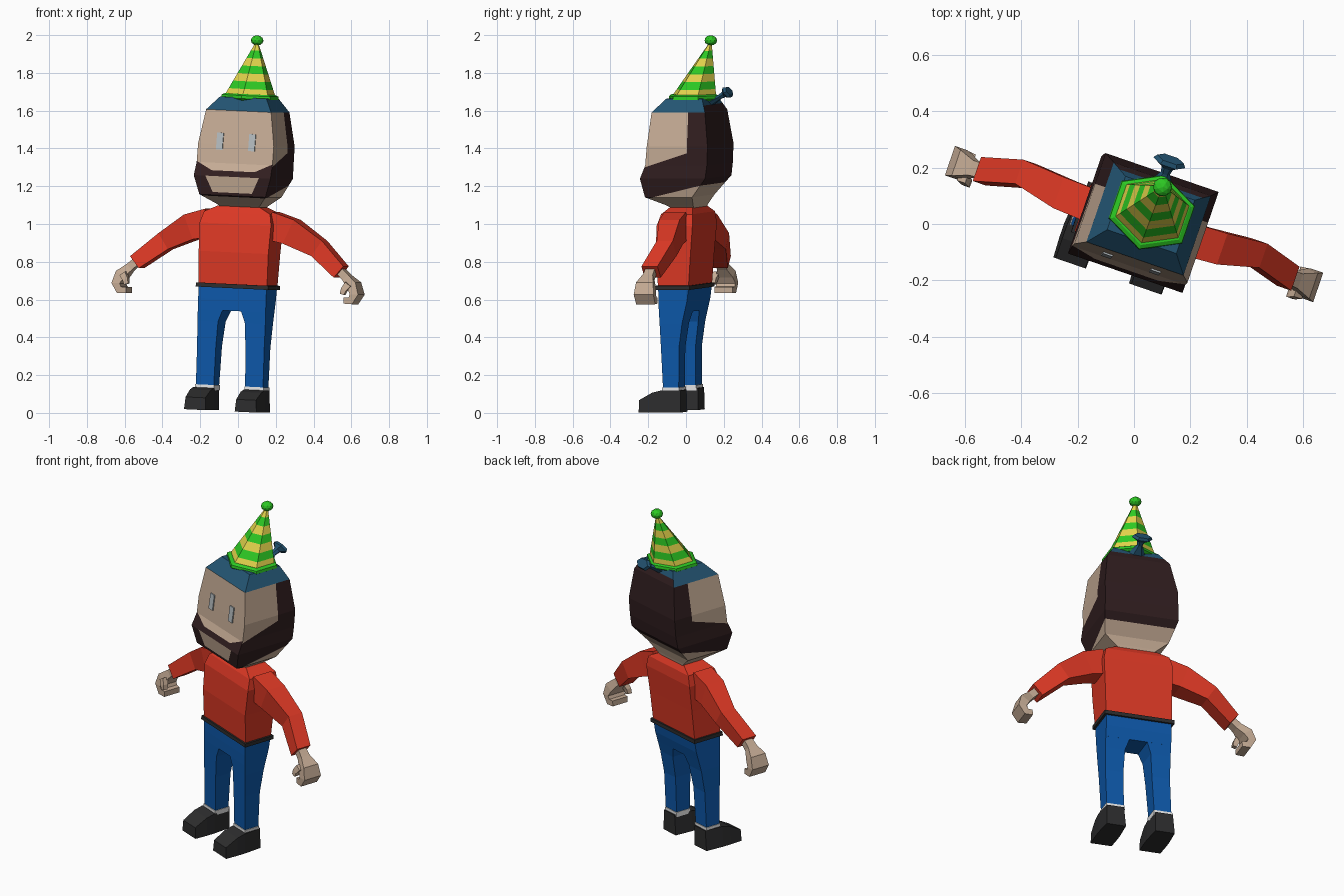
import bpy, bmesh, math
from mathutils import Vector, Matrix

if "Cube" in bpy.data.objects:
    bpy.data.objects.remove(bpy.data.objects["Cube"])

# Colours (linear)
COL = {
    "red_shirt": (0.72, 0.04, 0.018), "skin": (0.56, 0.41, 0.30),
    "brown_hair": (0.03, 0.013, 0.014), "cap_blue": (0.017, 0.09, 0.17),
    "jeans_blue": (0.004, 0.098, 0.40), "green": (0.026, 0.58, 0.017),
    "yellow": (0.75, 0.64, 0.07), "black": (0.026, 0.026, 0.027),
    "white": (0.8, 0.8, 0.8), "eye_grey": (0.45, 0.49, 0.51),
}
MAT = {}
for n, c in COL.items():
    MAT[n] = bpy.data.materials.new(n)
    MAT[n].diffuse_color = (*c, 1)

# Whole figure is turned to one side and leans slightly
POSE = (Matrix.Rotation(math.radians(-19), 4, 'Z') @ Matrix.Translation((0, 0, 0.65))
        @ Matrix.Rotation(math.radians(2.6), 4, 'Y') @ Matrix.Translation((0, 0, -0.65)))


def finish(name, bm, mats):
    bmesh.ops.recalc_face_normals(bm, faces=bm.faces)
    me = bpy.data.meshes.new(name)
    bm.to_mesh(me)
    bm.free()
    me.transform(POSE)
    for m in mats:
        me.materials.append(MAT[m])
    ob = bpy.data.objects.new(name, me)
    bpy.context.collection.objects.link(ob)
    return ob


def loft(rings):
    """Skin a list of equal-sized rings and cap both ends."""
    bm = bmesh.new()
    vs = [[bm.verts.new(p) for p in r] for r in rings]
    n = len(vs[0])
    for a, b in zip(vs, vs[1:]):
        for i in range(n):
            j = (i + 1) % n
            bm.faces.new((a[i], a[j], b[j], b[i]))
    bm.faces.new(vs[0])
    bm.faces.new(vs[-1])
    return bm


def rect(z, x0, x1, f, b):
    return [(x0, f, z), (x1, f, z), (x1, b, z), (x0, b, z)]


def box_stack(name, rows, mat):
    finish(name, loft([rect(*r) for r in rows]), [mat])


def limb(name, path, s, mat):
    """Sweep a rectangle along (x, y, z, half thickness, half depth)."""
    rings = []
    for i, (x, y, z, h, d) in enumerate(path):
        p, q = path[max(i - 1, 0)], path[min(i + 1, len(path) - 1)]
        t = Vector((q[0] - p[0], 0, q[2] - p[2])).normalized()
        u = Vector((-t.z, 0, t.x))
        c = Vector((x, y, z))
        pts = [c + u * (h * a) + Vector((0, d * b, 0))
               for a, b in ((-1, -1), (1, -1), (1, 1), (-1, 1))]
        rings.append([(s * v.x, v.y, v.z) for v in pts])
    finish(name, loft(rings), [mat])


# Shirt body, belt, hips
box_stack("shirt", [(z, -w, w, f, b) for z, w, f, b in (
    (0.675, .192, -.09, .08), (0.85, .195, -.10, .095), (1.0, .2, -.09, .11),
    (1.06, .185, -.07, .105), (1.092, .12, -.045, .085))], "red_shirt")
box_stack("belt", [(z, -.203, .203, -.10, .09) for z in (.66, .682)], "black")
box_stack("hips", [(z, -.19, .19, f, b) for z, f, b in (
    (.54, -.088, .055), (.6, -.09, .07), (.67, -.09, .08))], "jeans_blue")

for s, side in ((-1, "left"), (1, "right")):
    # Legs, socks, shoes
    def part(name, rows, mat):
        box_stack(f"{side}_{name}", [(z, s * a, s * b, f, k) for z, a, b, f, k in rows], mat)
    part("leg", [(.14, .088, .188, -.072, .016), (.35, .083, .188, -.08, .02),
                 (.48, .075, .19, -.085, .04), (.545, .05, .19, -.088, .056)], "jeans_blue")
    part("sock", [(.115, .085, .192, -.076, .02), (.143, .085, .192, -.076, .02)], "white")
    shoe = [[(s * x, y, z) for x, z in ((.078 + i, .01), (.206 - i, .01),
                                        (.2 - i, top), (.084 + i, top))]
            for y, top, i in ((-.205, .075, .003), (-.13, .115, 0), (-.08, .127, 0), (.027, .127, .008))]
    finish(f"{side}_shoe", loft(shoe), ["black"])

    # Sleeve, hand curled inward, thumb
    limb(f"{side}_sleeve", [(.17, .012, 1.0, .075, .06), (.28, .018, .972, .07, .058),
                            (.43, .043, .89, .05, .045), (.572, .003, .772, .04, .045)], s, "red_shirt")
    limb(f"{side}_hand", [(.56, .003, .785, .02, .025), (.605, .0, .745, .021, .028),
                          (.648, 0, .705, .028, .048), (.668, 0, .657, .023, .055),
                          (.648, 0, .622, .02, .053), (.61, 0, .622, .016, .05)], s, "skin")
    limb(f"{side}_thumb", [(.632, -.04, .71, .018, .018), (.612, -.052, .68, .015, .015),
                           (.605, -.055, .655, .012, .013)], s, "skin")

# Head: one block, cut along the hair, beard and cap lines
HEAD = ((1.085, .10, -.03, .085), (1.105, .125, -.06, .09), (1.15, .185, -.158, .105),
        (1.25, .215, -.175, .19), (1.32, .212, -.145, .2), (1.42, .212, -.135, .205),
        (1.6, .182, -.115, .183), (1.67, .13, -.05, .15))
bm = loft([rect(z, -w, w, f, b) for z, w, f, b in HEAD])
HAIR_Y = .09


def line_z(a, p0, p1):
    return p0[1] + (a - p0[0]) * (p1[1] - p0[1]) / (p1[0] - p0[0])


JAW = ((-.16, 1.14), (.19, 1.22))       # beard underside, y to z
CHEEK = ((-.15, 1.31), (.09, 1.385))    # beard top on the cheeks, y to z
TACHE = ((.12, 1.28), (.212, 1.325))    # moustache ends, x to z
MOUTH = ((.11, 1.165), (.15, 1.25))     # mouth patch ends, x to z


def cut(co, no):
    bmesh.ops.bisect_plane(bm, geom=bm.verts[:] + bm.edges[:] + bm.faces[:],
                           plane_co=co, plane_no=no, dist=1e-5)


cut((0, HAIR_Y, 0), (0, 1, 0))
for p, q in (JAW, CHEEK):
    cut((0, *p), (0, p[1] - q[1], q[0] - p[0]))
for s in (-1, 1):
    for p, q in (TACHE, MOUTH):
        cut((s * p[0], 0, p[1]), (s * (p[1] - q[1]), 0, q[0] - p[0]))
for z in (1.165, 1.28, 1.635):
    cut((0, 0, z), (0, 0, 1))
bm.normal_update()
bmesh.ops.recalc_face_normals(bm, faces=bm.faces)
SKIN, HAIR, CAP = 0, 1, 2
for f in bm.faces:
    x, y, z = f.calc_center_median()
    x = abs(x)
    front = f.normal.y < -.6 and z > 1.1
    if z > 1.6:
        k = HAIR if f.normal.y > .4 and z < 1.635 else CAP
    elif z < line_z(y, *JAW):
        k = SKIN
    elif front:
        k = HAIR if z < max(1.28, line_z(x, *TACHE)) else SKIN
        if 1.165 < z < 1.25 and x < .11 + (z - 1.165) * .47:
            k = SKIN
    else:
        k = HAIR if y > HAIR_Y or z < line_z(y, *CHEEK) else SKIN
    f.material_index = k
finish("head", bm, ["skin", "brown_hair", "cap_blue"])

# Eyes: thin plates following the slope of the face
for s, side in ((-1, "left"), (1, "right")):
    rings = []
    for off in (-.006, .002):
        rings.append([(s * .09 + dx, -.1335 + off - (1.435 - z) * .111, z)
                      for dx, z in ((-.018, 1.39), (.018, 1.39), (.018, 1.48), (-.018, 1.48))])
    finish(f"{side}_eye", loft(rings), ["eye_grey"])

# Flared knot at the back of the cap
d, up = Vector((0, .87, .5)), Vector((0, -.5, .87))
rings = []
for t, w, h in ((0, .05, .02), (.06, .017, .014), (.085, .022, .018), (.105, .06, .035), (.12, .05, .028)):
    c = Vector((0, .155, 1.645)) + d * t
    rings.append([c + Vector((w * math.cos(a), 0, 0)) + up * (h * math.sin(a))
                  for a in (math.radians(60 * i) for i in range(6))])
finish("cap_knot", loft(rings), ["cap_blue"])


# Striped party hat: slanted six-sided cone
def hexagon(t, grow=1.0, dz=0.0):
    c = Vector((-.007 * t, .06 + .095 * t, 1.675 + .285 * t + dz))
    r = (.142 * (1 - t) + .008 * t) * grow
    return [c + Vector((r * math.cos(a), .88 * r * math.sin(a), 0))
            for a in (math.radians(30 + 60 * i) for i in range(6))]


bm = loft([hexagon(i / 7) for i in range(8)])
for f in bm.faces:
    f.material_index = int((f.calc_center_median().z - 1.675) / .285 * 7) % 2
finish("party_hat", bm, ["yellow", "green"])
finish("hat_brim", loft([hexagon(0, 1.0, -.02), hexagon(0, 1.12, -.01),
                         hexagon(0, 1.1, .006), hexagon(0, .98, .014)]), ["green"])

# Ball on the hat tip
bm = bmesh.new()
bmesh.ops.create_icosphere(bm, subdivisions=2, radius=.034,
                           matrix=Matrix.Translation((-.007, .157, 1.973)) @ Matrix.Diagonal((1, 1, .8, 1)))
finish("hat_ball", bm, ["green"])

for m in bpy.data.materials:
    if m.users and not m.is_grease_pencil:
        m.use_nodes = True
        m.node_tree.nodes["Principled BSDF"].inputs["Base Color"].default_value = m.diffuse_color
